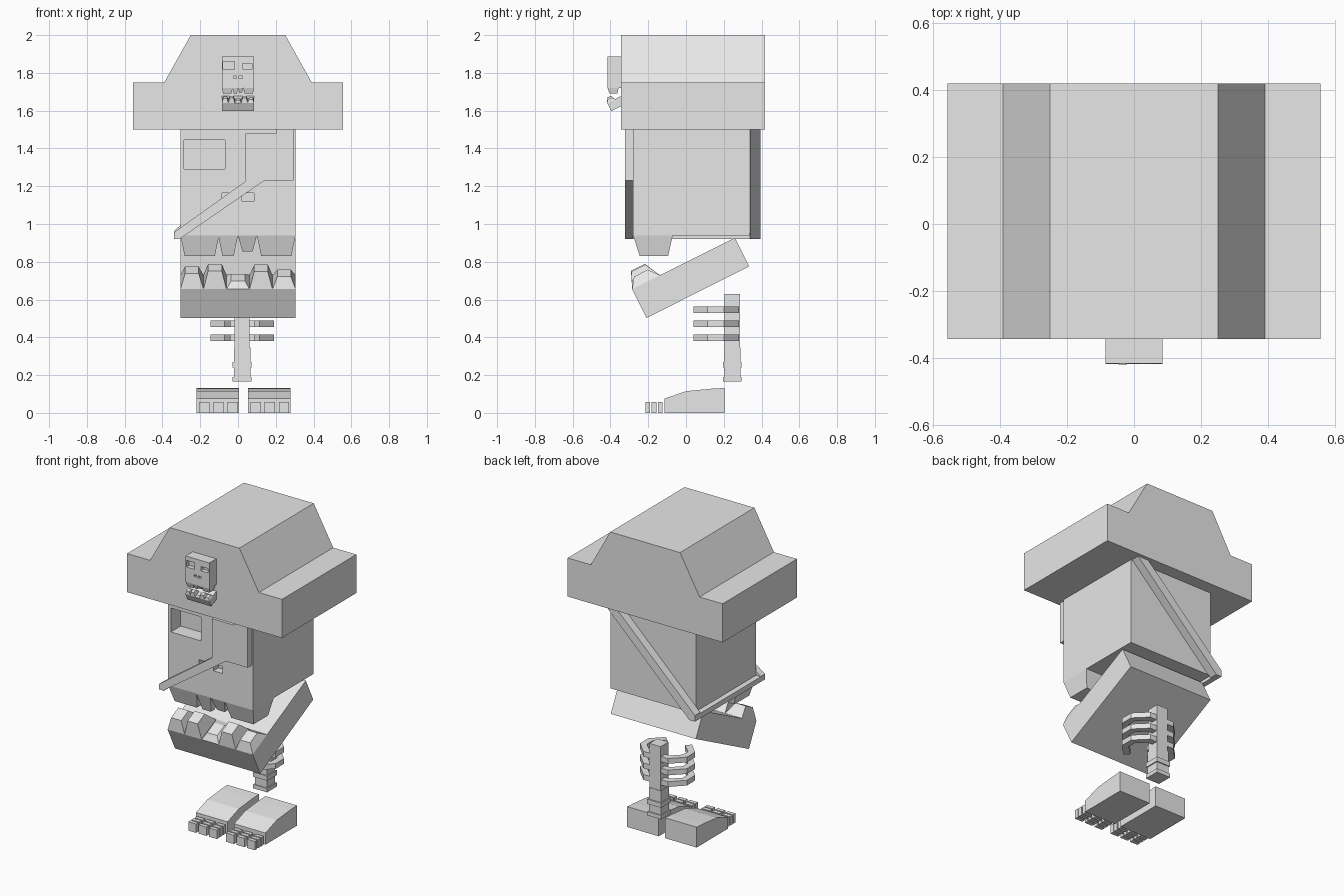
import bpy
import bmesh
from math import radians
from mathutils import Matrix, Vector

cube = bpy.data.objects.get("Cube")
if cube:
    bpy.data.objects.remove(cube, do_unlink=True)

grey = bpy.data.materials.new("plain_grey")
grey.use_nodes = True
grey.diffuse_color = (0.8, 0.8, 0.8, 1)
grey.node_tree.nodes["Principled BSDF"].inputs["Base Color"].default_value = (0.8, 0.8, 0.8, 1)


def finish(name, bm):
    bmesh.ops.recalc_face_normals(bm, faces=bm.faces)
    mesh = bpy.data.meshes.new(name)
    bm.to_mesh(mesh)
    bm.free()
    mesh.materials.append(grey)
    obj = bpy.data.objects.new(name, mesh)
    bpy.context.collection.objects.link(obj)
    return obj


def loft(bm, ring_a, ring_b):
    a = [bm.verts.new(p) for p in ring_a]
    b = [bm.verts.new(p) for p in ring_b]
    bm.faces.new(a)
    bm.faces.new(b)
    for i in range(len(a)):
        j = (i + 1) % len(a)
        bm.faces.new((a[i], a[j], b[j], b[i]))


def prism(name, axis, profile, t0, t1):
    place = {"x": lambda p, t: (t, p[0], p[1]),
             "y": lambda p, t: (p[0], t, p[1]),
             "z": lambda p, t: (p[0], p[1], t)}[axis]
    bm = bmesh.new()
    loft(bm, [place(p, t0) for p in profile], [place(p, t1) for p in profile])
    return finish(name, bm)


def rect(x0, x1, y0, y1):
    return [(x0, y0), (x1, y0), (x1, y1), (x0, y1)]


def box(name, x0, x1, y0, y1, z0, z1):
    return prism(name, "z", rect(x0, x1, y0, y1), z0, z1)


def taper(name, base, tip, z0, z1):
    bm = bmesh.new()
    loft(bm, [(*p, z0) for p in rect(*base)], [(*p, z1) for p in rect(*tip)])
    return finish(name, bm)


def carve(obj, holes):
    # Cut box-shaped holes, then keep only the finished mesh
    bm = bmesh.new()
    for x0, x1, y0, y1, z0, z1 in holes:
        ring = rect(x0, x1, y0, y1)
        loft(bm, [(*p, z0) for p in ring], [(*p, z1) for p in ring])
    cutter = finish("cutter", bm)
    cutter.hide_render = True
    mod = obj.modifiers.new("holes", "BOOLEAN")
    mod.operation = "DIFFERENCE"
    mod.solver = "EXACT"
    mod.object = cutter
    deps = bpy.context.evaluated_depsgraph_get()
    mesh = bpy.data.meshes.new_from_object(obj.evaluated_get(deps))
    obj.modifiers.clear()
    obj.data = mesh
    bpy.data.objects.remove(cutter, do_unlink=True)


# Hat
half = [(0.555, 1.5), (0.555, 1.75), (0.39, 1.75), (0.25, 2.0)]
prism("hat", "y", half + [(-x, z) for x, z in reversed(half)], -0.343, 0.418)

# Skull with eye sockets and nose holes
skull = box("skull", -0.305, 0.305, -0.28, 0.335, 0.94, 1.54)
carve(skull, [(-0.285, -0.07, -0.5, -0.18, 1.29, 1.445),
              (0.09, 0.27, -0.5, -0.18, 1.3, 1.4),
              (-0.085, -0.03, -0.5, -0.23, 1.12, 1.165),
              (0.02, 0.085, -0.5, -0.23, 1.12, 1.165)])
face = [skull]

# Upper teeth: left edge, right edge, depth, tip height
for i, (x0, x1, depth, tip) in enumerate([(-0.305, -0.1, 0.21, 0.83), (-0.105, 0, 0.1, 0.83),
                                          (0, 0.1, 0.1, 0.855), (0.1, 0.305, 0.21, 0.83)]):
    face.append(taper(f"upper_tooth_{i + 1}", (x0, x1, -0.28, -0.28 + depth),
                      (x0 + 0.023, x1 - 0.023, -0.245, -0.305 + depth), 0.94, tip))

# Lower jaw and its teeth, built level and then tilted open
jaw = [box("jaw", -0.305, 0.305, 0, 0.608, -0.17, 0)]
for i, height in enumerate([0.074, 0.09, 0.03, 0.085, 0.055]):
    x = (i - 2) * 0.122
    jaw.append(taper(f"lower_tooth_{i + 1}", (x - 0.061, x + 0.061, 0, 0.165),
                     (x - 0.036, x + 0.036, 0.038, 0.12), 0, height))
tilt = Matrix.Translation((0, -0.285, 0.655)) @ Matrix.Rotation(radians(26.6), 4, "X")
for part in jaw:
    part.data.transform(tilt)

# Small skull emblem on the hat
for part in face + jaw:
    small = part.copy()
    small.name = "emblem_" + part.name
    small.scale = (0.279, 0.279, 0.279)
    small.location = (0, -0.337, 1.458)
    bpy.context.collection.objects.link(small)

# Eyepatch and the strap that wraps round the skull
box("eyepatch", 0.04, 0.295, -0.323, -0.28, 1.23, 1.48)
box("strap_top", 0.2, 0.295, -0.323, -0.28, 1.48, 1.5)
prism("strap_front", "y", [(-0.34, 0.92), (-0.31, 0.92), (0.14, 1.23), (0.045, 1.23),
                           (-0.34, 0.955)], -0.323, -0.28)
box("strap_side", -0.34, -0.305, -0.323, 0.395, 0.92, 0.953)
prism("strap_back", "y", [(-0.34, 0.92), (-0.3, 0.92), (0.3, 1.5), (0.22, 1.5),
                          (-0.34, 0.96)], 0.34, 0.395)

# Spine with vertebrae
MID = 0.022


def vertebra(name, r, z0, z1):
    box(name, MID - r, MID + r, 0.245 - r, 0.245 + r, z0, z1)


vertebra("spine", 0.04, 0.34, 0.63)
vertebra("lower_spine", 0.043, 0.165, 0.345)
vertebra("vertebra_1", 0.05, 0.24, 0.27)
vertebra("vertebra_2", 0.05, 0.165, 0.19)

# Ribs, mirrored on each side of the spine
rib = [(0.05, 0.28), (0.11, 0.28), (0.19, 0.2), (0.19, 0.115), (0.115, 0.04),
       (0.085, 0.07), (0.15, 0.13), (0.15, 0.185), (0.095, 0.24), (0.05, 0.24)]
for i, z in enumerate((0.397, 0.472, 0.547)):
    prism(f"left_rib_{i + 1}", "z", rib, z - 0.017, z + 0.017)
    prism(f"right_rib_{i + 1}", "z", [(2 * MID - x, y) for x, y in rib], z - 0.017, z + 0.017)

# Feet with three jointed toes each
sole = [(-0.115, 0), (0.205, 0), (0.205, 0.132), (0.135, 0.128), (0.0, 0.115), (-0.115, 0.075)]
for side, x in (("right", -0.22), ("left", 0.052)):
    prism(side + "_foot", "x", sole, x, x + 0.226)
    for toe in range(3):
        tx = x + 0.014 + toe * 0.075
        for joint in range(3):
            ty = -0.215 + joint * 0.033
            box(f"{side}_toe_{toe + 1}_{joint + 1}", tx, tx + 0.055, ty, ty + 0.025, 0, 0.057)
